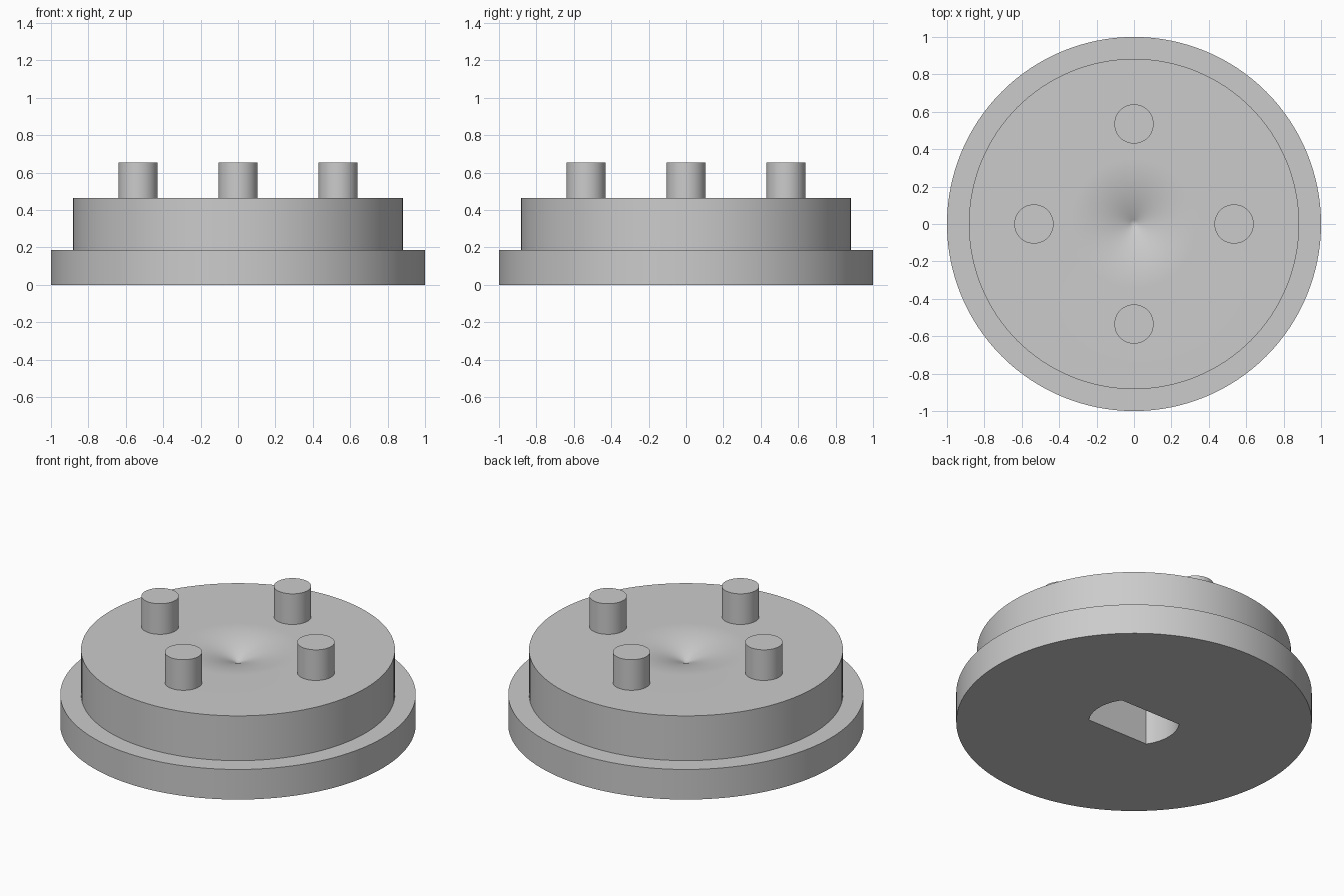
import bpy, bmesh, math

if "Cube" in bpy.data.objects:
    bpy.data.objects.remove(bpy.data.objects["Cube"], do_unlink=True)

grey = bpy.data.materials.new("light_grey")
grey.use_nodes = True
colour = (0.6, 0.6, 0.6, 1)
grey.diffuse_color = colour
grey.node_tree.nodes["Principled BSDF"].inputs["Base Color"].default_value = colour

SEGMENTS = 128
STEP_Z, TOP_Z, PEG_Z = 0.187, 0.465, 0.655


def new_object(name, bm):
    bmesh.ops.recalc_face_normals(bm, faces=bm.faces)
    mesh = bpy.data.meshes.new(name)
    bm.to_mesh(mesh)
    bm.free()
    mesh.materials.append(grey)
    obj = bpy.data.objects.new(name, mesh)
    bpy.context.collection.objects.link(obj)
    return obj


def smooth(obj):
    bpy.ops.object.select_all(action="DESELECT")
    obj.select_set(True)
    bpy.context.view_layer.objects.active = obj
    bpy.ops.object.shade_smooth_by_angle(angle=math.radians(30))


def lathe(name, profile):
    """Revolve (radius, z) points; the profile ends on the axis."""
    bm = bmesh.new()
    rings = []
    for r, z in profile[:-1]:
        rings.append([bm.verts.new((r * math.cos(a), r * math.sin(a), z))
                      for a in (math.tau * i / SEGMENTS for i in range(SEGMENTS))])
    tip = bm.verts.new((0, 0, profile[-1][1]))
    bm.faces.new(rings[0])
    for i in range(SEGMENTS):
        j = (i + 1) % SEGMENTS
        for low, high in zip(rings, rings[1:]):
            bm.faces.new((low[i], low[j], high[j], high[i]))
        bm.faces.new((rings[-1][i], rings[-1][j], tip))
    return new_object(name, bm)


# Stepped disc whose top curves down into a shallow pointed dimple
DIMPLE_R, ARC_R, RINGS = 0.35, 0.77, 16
profile = [(1, 0), (1, STEP_Z), (0.883, STEP_Z), (0.883, TOP_Z)]
for i in range(RINGS + 1):
    u = DIMPLE_R * i / RINGS
    profile.append((DIMPLE_R - u, TOP_Z - ARC_R + math.sqrt(ARC_R ** 2 - u ** 2)))
body = lathe("stepped_disc", profile)

# Shaft socket below: a round hole with two flat sides
SOCKET_R, FLAT_Y, SOCKET_Z = 0.255, 0.144, 0.32
half = math.asin(FLAT_Y / SOCKET_R)
bm = bmesh.new()
outline = []
for centre in (0, math.pi):
    for i in range(17):
        a = centre - half + 2 * half * i / 16
        outline.append(bm.verts.new((SOCKET_R * math.cos(a), SOCKET_R * math.sin(a), -0.1)))
base = bm.faces.new(outline)
lifted = bmesh.ops.extrude_face_region(bm, geom=[base], use_keep_orig=True)["geom"]
bmesh.ops.translate(bm, vec=(0, 0, SOCKET_Z + 0.1),
                    verts=[g for g in lifted if isinstance(g, bmesh.types.BMVert)])
cutter = new_object("socket_cutter", bm)
cutter.hide_render = True

cut = body.modifiers.new("socket", "BOOLEAN")
cut.operation = "DIFFERENCE"
cut.solver = "EXACT"
cut.object = cutter
bpy.context.view_layer.objects.active = body
bpy.ops.object.modifier_apply(modifier=cut.name)
bpy.data.objects.remove(cutter, do_unlink=True)
smooth(body)

# Four pegs around the top
for name, angle in (("left", 0), ("back", 90), ("right", 180), ("front", 270)):
    a = math.radians(angle)
    bpy.ops.mesh.primitive_cylinder_add(
        vertices=48, radius=0.105, depth=PEG_Z - TOP_Z + 0.02,
        location=(0.535 * math.cos(a), 0.535 * math.sin(a), (PEG_Z + TOP_Z - 0.02) / 2))
    peg = bpy.context.object
    peg.name = name + "_peg"
    peg.data.materials.append(grey)
    smooth(peg)
